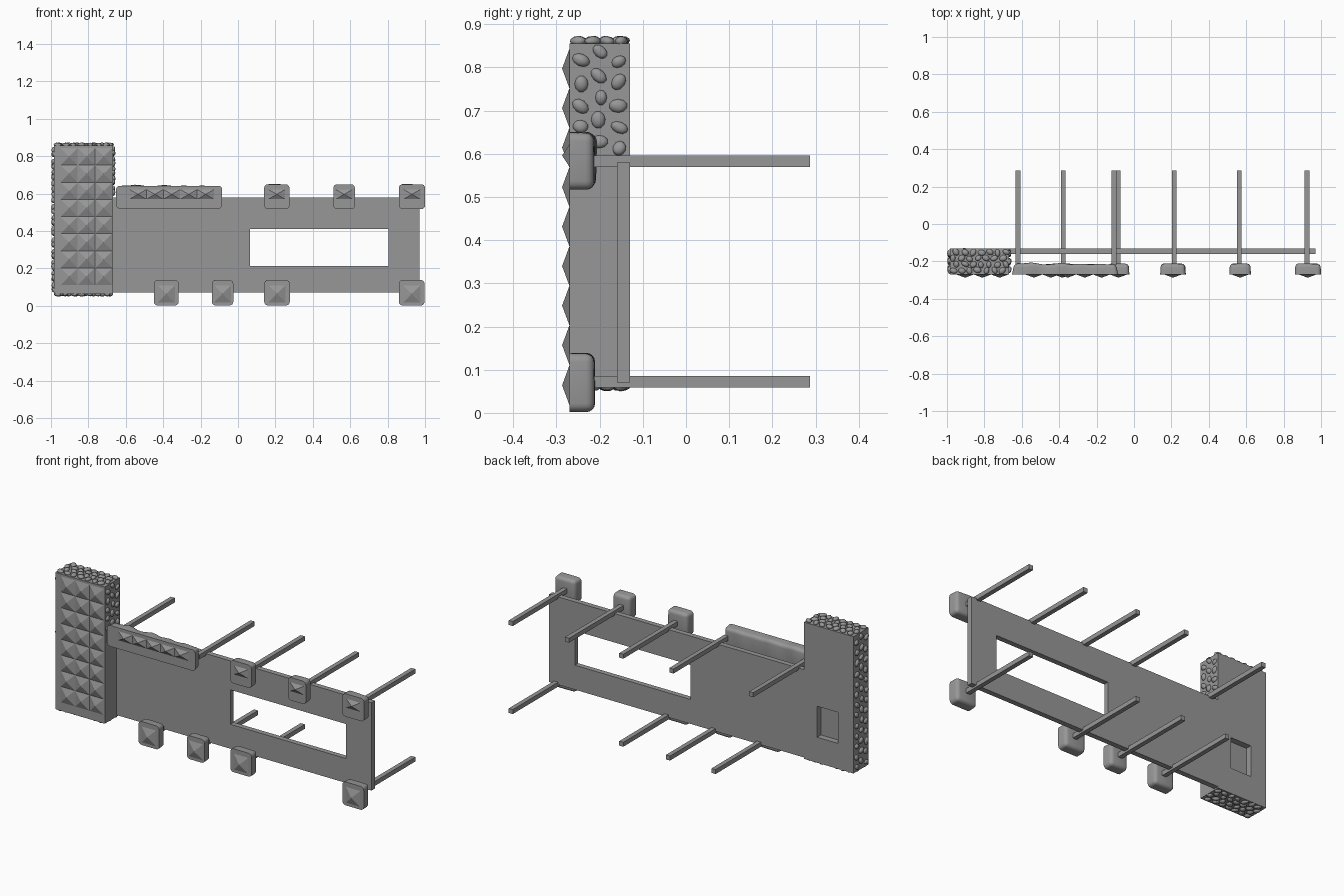
import bpy, bmesh, math, random
from mathutils import Vector, Matrix, noise

if "Cube" in bpy.data.objects:
    bpy.data.objects.remove(bpy.data.objects["Cube"])

random.seed(4)
FRONT, BACK = -0.27, -0.13
grey = bpy.data.materials.new("dark_grey")
grey.diffuse_color = (0.31, 0.31, 0.31, 1)
grey.use_nodes = True
grey.node_tree.nodes["Principled BSDF"].inputs["Base Color"].default_value = grey.diffuse_color


def finish(bm, name, smooth=False):
    bmesh.ops.recalc_face_normals(bm, faces=bm.faces)
    me = bpy.data.meshes.new(name)
    bm.to_mesh(me)
    bm.free()
    me.materials.append(grey)
    ob = bpy.data.objects.new(name, me)
    bpy.context.collection.objects.link(ob)
    if smooth:
        bpy.ops.object.select_all(action='DESELECT')
        ob.select_set(True)
        bpy.context.view_layer.objects.active = ob
        bpy.ops.object.shade_smooth_by_angle(angle=math.radians(40))
    return ob


def add_box(bm, x0, x1, y0, y1, z0, z1):
    m = Matrix.LocRotScale(Vector((x0 + x1, y0 + y1, z0 + z1)) / 2, None,
                           Vector((x1 - x0, y1 - y0, z1 - z0)))
    return bmesh.ops.create_cube(bm, size=1, matrix=m)


def box(name, *dims):
    bm = bmesh.new()
    add_box(bm, *dims)
    return finish(bm, name)


def cut(ob, *dims):
    cutter = box("cutter", *dims)
    cutter.hide_render = True
    mod = ob.modifiers.new("opening", 'BOOLEAN')
    mod.operation = 'DIFFERENCE'
    mod.solver = 'EXACT'
    mod.object = cutter
    bpy.context.view_layer.objects.active = ob
    bpy.ops.object.modifier_apply(modifier=mod.name)
    bpy.data.objects.remove(cutter)


# tower block with a recess in its back
tower = box("tower_block", -0.985, -0.667, FRONT, BACK, 0.062, 0.856)
cut(tower, -0.885, -0.752, BACK - 0.035, BACK + 0.05, 0.21, 0.39)

# wall panel with a window
panel = box("wall_panel", -0.667, 0.97, -0.16, BACK, 0.07, 0.58)
cut(panel, 0.063, 0.805, -0.3, 0, 0.212, 0.412)


# pyramid studs on the front faces
def add_pyramid(bm, x, z, hx, hz):
    base = [bm.verts.new((x + sx * hx, FRONT, z + sz * hz))
            for sx, sz in ((-1, -1), (1, -1), (1, 1), (-1, 1))]
    tip = bm.verts.new((x, -0.287, z))
    for i in range(4):
        bm.faces.new((base[i], base[(i + 1) % 4], tip))
    bm.faces.new(base[::-1])


bm = bmesh.new()
for c in range(3):
    for r in range(8):
        add_pyramid(bm, -0.903 + 0.0925 * c, 0.157 + 0.0915 * r, 0.046, 0.0457)
finish(bm, "tower_studs")


# pebbles half sunk into the tower sides, top and bottom
def pebbles(name, axis, level, u_range, v_range, nu, nv):
    """axis: 0 = x face, 2 = z face; v always runs along y."""
    bm = bmesh.new()
    du = (u_range[1] - u_range[0]) / nu
    dv = (v_range[1] - v_range[0]) / nv
    for i in range(nu):
        for j in range(nv):
            u = u_range[0] + du * (i + 0.3 + 0.4 * (j % 2) + random.uniform(-.07, .07))
            v = v_range[0] + dv * (j + 0.5 + random.uniform(-.1, .1))
            a, b = random.uniform(0.017, 0.022), random.uniform(0.013, 0.017)
            spin = Matrix.Rotation(random.uniform(0, math.pi), 4, 'Z')
            place = Matrix.Translation((v, u, 0)) @ spin @ Matrix.Diagonal((a, b, 0.011, 1))
            new = bmesh.ops.create_icosphere(bm, subdivisions=2, radius=1, matrix=place)
            for vert in new['verts']:
                vv, uu, h = vert.co
                k = 0.003 * noise.noise(vert.co * 60)
                vert.co = (level + h + k, vv, uu) if axis == 0 else (uu, vv, level + h + k)
    finish(bm, name, True)


ys = (-0.264, -0.136)
pebbles("pebbles_left", 0, -0.986, (0.07, 0.85), ys, 13, 3)
pebbles("pebbles_right", 0, -0.667, (0.595, 0.85), ys, 5, 3)
pebbles("pebbles_top", 2, 0.861, (-0.98, -0.672), ys, 7, 4)
pebbles("pebbles_bottom", 2, 0.062, (-0.98, -0.672), ys, 7, 4)


# stones: flat in front, rounded and slightly uneven at the back
def stone(name, x0, x1, z0, z1, cuts=2, wave=0.003):
    bm = bmesh.new()
    add_box(bm, x0, x1, FRONT, -0.212, z0, z1)
    edges = [e for e in bm.edges if any(v.co.y > -0.25 for v in e.verts)]
    bmesh.ops.bevel(bm, geom=edges, offset=0.02, segments=4, profile=0.5, affect='EDGES')
    for i in range(1, cuts):
        bmesh.ops.bisect_plane(bm, geom=bm.verts[:] + bm.edges[:] + bm.faces[:],
                               plane_co=(x0 + (x1 - x0) * i / cuts, 0, 0), plane_no=(1, 0, 0))
    for v in bm.verts:
        w = wave * noise.noise(Vector((v.co.x * 14, 0.3, v.co.z * 6)))
        if v.co.y > FRONT + 0.001:
            v.co.y += w
            v.co.x += ((x0 + x1) / 2 - v.co.x) * 0.04 * (v.co.y - FRONT) / 0.058
            if v.co.z > (z0 + z1) / 2:
                v.co.z += w
    finish(bm, name, True)


top_stones = [(0.14, 0.275), (0.51, 0.625), (0.86, 1.0)]
bottom_stones = [(-0.45, -0.317), (-0.14, -0.025), (0.14, 0.277), (0.86, 0.997)]
stone("long_stone", -0.652, -0.085, 0.52, 0.642, 18, 0.01)
studs = bmesh.new()
for i in range(5):
    add_pyramid(studs, -0.535 + 0.0905 * i, 0.596, 0.045, 0.026)
for n, (a, b) in enumerate(top_stones):
    stone(f"top_stone_{n}", a, b, 0.517, 0.65)
    add_pyramid(studs, (a + b) / 2, 0.596, 0.045, 0.026)
for n, (a, b) in enumerate(bottom_stones):
    stone(f"bottom_stone_{n}", a, b, 0.002, 0.138)
    add_pyramid(studs, (a + b) / 2, 0.064, 0.046, 0.046)
finish(studs, "stone_studs")

# square rods running back from the stones
for label, z, xs in (("top_rod", 0.583, (-0.62, -0.107, 0.215, 0.563, 0.925)),
                     ("bottom_rod", 0.072, (-0.378, -0.085, 0.215, 0.925))):
    for n, x in enumerate(xs):
        box(f"{label}_{n}", x - 0.013, x + 0.013, -0.22, 0.287, z - 0.013, z + 0.013)
